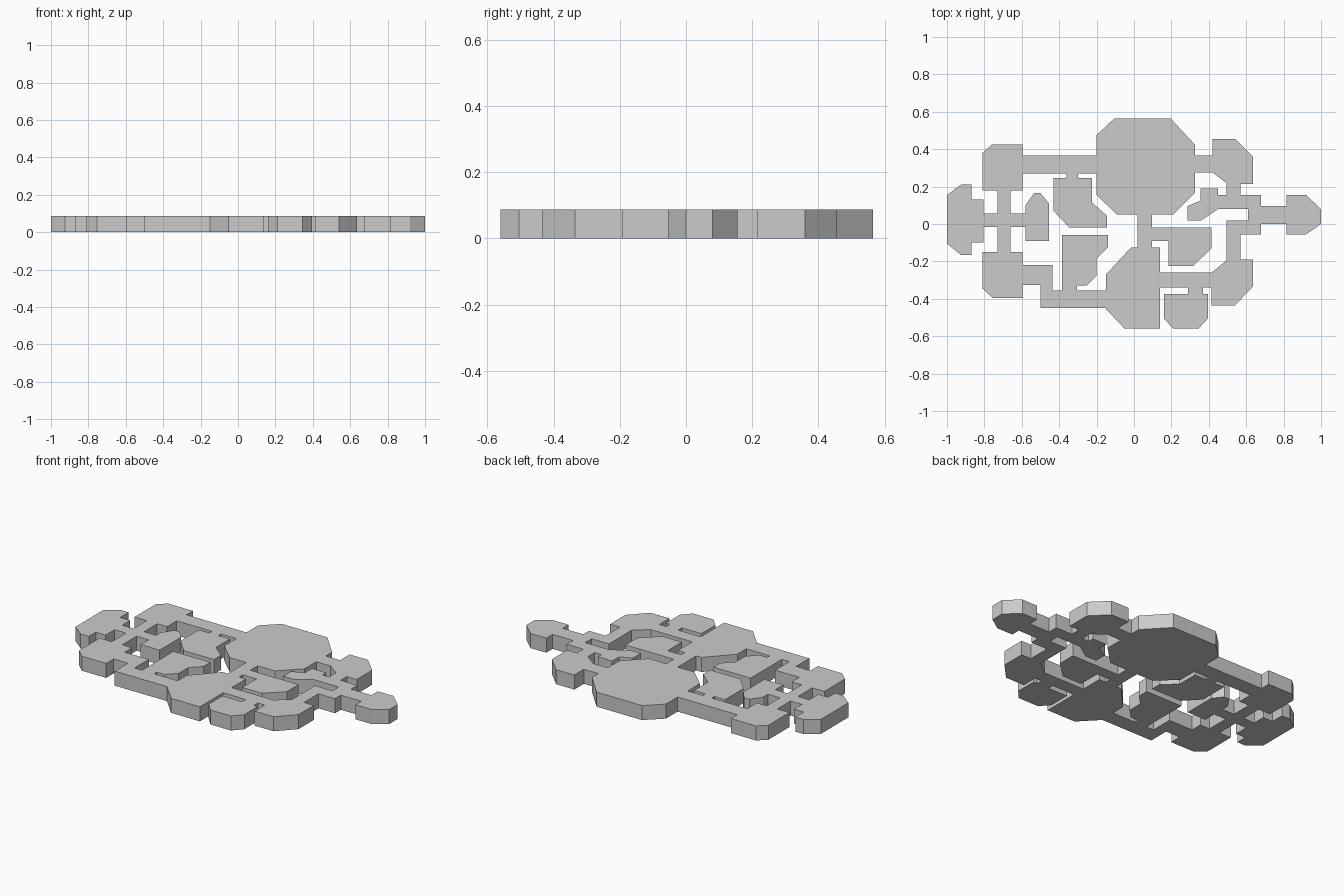
import bpy, bmesh, math

if "Cube" in bpy.data.objects:
    bpy.data.objects.remove(bpy.data.objects["Cube"])

HEIGHT = 0.087
parts = []


def slab(name, pts):
    """Extrude a flat outline up from the ground."""
    bm = bmesh.new()
    face = bm.faces.new([bm.verts.new((x, y, 0)) for x, y in pts])
    ext = bmesh.ops.extrude_face_region(bm, geom=[face])
    verts = [g for g in ext["geom"] if isinstance(g, bmesh.types.BMVert)]
    bmesh.ops.translate(bm, vec=(0, 0, HEIGHT), verts=verts)
    bmesh.ops.recalc_face_normals(bm, faces=bm.faces)
    me = bpy.data.meshes.new(name)
    bm.to_mesh(me)
    bm.free()
    ob = bpy.data.objects.new(name, me)
    bpy.context.collection.objects.link(ob)
    parts.append(ob)


def room(name, x0, x1, y0, y1, bl=None, br=None, tr=None, tl=None):
    """Rectangle whose corners may be cut off by (dx, dy)."""
    pts = []
    for x, y, sx, sy, cut in ((x0, y0, 1, 1, bl), (x1, y0, -1, 1, br),
                              (x1, y1, -1, -1, tr), (x0, y1, 1, -1, tl)):
        if cut:
            a, b = (x + sx * cut[0], y), (x, y + sy * cut[1])
            pts += [b, a] if sx == sy else [a, b]
        else:
            pts.append((x, y))
    slab(name, pts)


# Large rooms
room("main_hall", -0.2, 0.325, 0.05, 0.565, (0.11, 0.105), (0.115, 0.115), (0.13, 0.14), (0.095, 0.09))
room("south_hall", -0.15, 0.14, -0.56, -0.125, bl=(0.1, 0.105), tl=(0.135, 0.145))

# West rooms
room("west_room", -1.0, -0.87, -0.165, 0.21, bl=(0.075, 0.06), tl=(0.075, 0.055))
room("west_room_porch", -0.9, -0.805, -0.10, 0.13)
room("northwest_room", -0.81, -0.595, 0.18, 0.425, tl=(0.05, 0.045))
room("southwest_room", -0.81, -0.595, -0.395, -0.15, bl=(0.055, 0.05))
room("small_west_room", -0.58, -0.455, -0.09, 0.165, tr=(0.045, 0.055), tl=(0.045, 0.065))

# Inner rooms
room("inner_northwest_room", -0.43, -0.145, -0.02, 0.245, bl=(0.085, 0.09))
parts.pop()
bpy.data.objects.remove(bpy.data.objects["inner_northwest_room"])
slab("inner_northwest_room", [(-0.43, 0.245), (-0.225, 0.245), (-0.225, 0.115), (-0.145, 0.045),
                              (-0.145, -0.02), (-0.345, -0.02), (-0.43, 0.07)])
slab("inner_southwest_room", [(-0.385, -0.06), (-0.14, -0.06), (-0.14, -0.125), (-0.2, -0.185),
                              (-0.2, -0.275), (-0.255, -0.33), (-0.305, -0.33), (-0.305, -0.375),
                              (-0.385, -0.375)])
slab("inner_southeast_room", [(0.08, -0.02), (0.415, -0.02), (0.415, -0.13), (0.315, -0.225),
                              (0.185, -0.225), (0.185, -0.09), (0.08, -0.09)])
slab("inner_northeast_room", [(0.285, 0.02), (0.36, 0.02), (0.45, 0.08), (0.63, 0.08), (0.63, 0.155),
                              (0.45, 0.155), (0.45, 0.19), (0.355, 0.19), (0.355, 0.125), (0.285, 0.095)])

# East rooms
room("northeast_room", 0.42, 0.635, 0.215, 0.455, bl=(0.08, 0.06), tr=(0.095, 0.095))
room("southeast_room", 0.415, 0.635, -0.435, -0.19, br=(0.095, 0.1), tl=(0.085, 0.07))
room("south_room", 0.16, 0.395, -0.56, -0.375, bl=(0.05, 0.055), br=(0.05, 0.055))
room("east_room", 0.815, 1.0, -0.055, 0.155, br=(0.08, 0.055), tr=(0.08, 0.075))
room("east_lobby", 0.61, 0.68, -0.055, 0.155)

# Corridors, reaching slightly into the rooms they join
for name, x0, x1, y0, y1 in (
        ("north_corridor", -0.62, -0.18, 0.27, 0.365),
        ("northwest_door", -0.36, -0.30, 0.23, 0.29),
        ("northeast_corridor", 0.30, 0.44, 0.275, 0.365),
        ("east_door", 0.495, 0.57, 0.14, 0.23),
        ("east_corridor", 0.66, 0.83, 0.0, 0.095),
        ("lobby_link", 0.495, 0.63, -0.055, 0.02),
        ("southeast_passage", 0.495, 0.57, -0.21, 0.0),
        ("southeast_corridor", 0.12, 0.44, -0.34, -0.26),
        ("south_door", 0.29, 0.37, -0.39, -0.32),
        ("middle_passage", 0.02, 0.095, -0.14, 0.07),
        ("west_passage", -0.73, -0.66, -0.17, 0.20),
        ("west_corridor", -0.82, -0.56, -0.015, 0.055)):
    room(name, x0, x1, y0, y1)
slab("southwest_corridor", [(-0.62, -0.22), (-0.435, -0.22), (-0.435, -0.355), (-0.13, -0.355),
                            (-0.13, -0.45), (-0.50, -0.45), (-0.50, -0.325), (-0.62, -0.325)])

# Merge everything into one clean floor plan
plan = parts[0]
plan.name = "floor_plan"
bpy.context.view_layer.objects.active = plan
for part in parts[1:]:
    mod = plan.modifiers.new("merge", "BOOLEAN")
    mod.operation, mod.solver, mod.object = "UNION", "EXACT", part
    bpy.ops.object.modifier_apply(modifier=mod.name)
    bpy.data.objects.remove(part)

# Dissolve the seams left on flat surfaces
bm = bmesh.new()
bm.from_mesh(plan.data)
bmesh.ops.remove_doubles(bm, verts=bm.verts, dist=0.0005)
bmesh.ops.dissolve_limit(bm, angle_limit=math.radians(1), verts=bm.verts, edges=bm.edges)
bm.to_mesh(plan.data)
bm.free()
